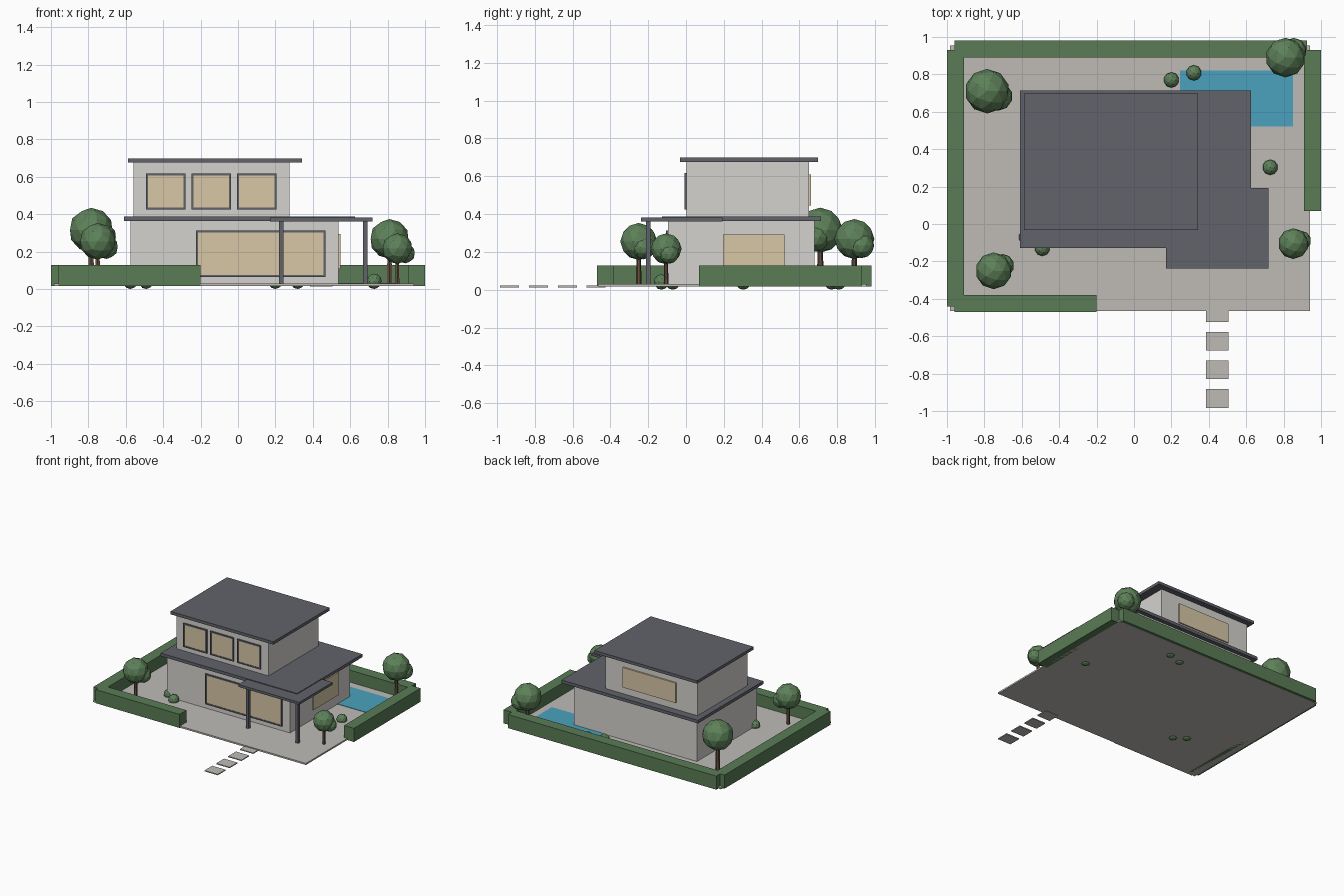
import bpy, bmesh, math
from mathutils import Matrix

if "Cube" in bpy.data.objects:
    bpy.data.objects.remove(bpy.data.objects["Cube"])


def material(name, rgb):
    m = bpy.data.materials.new(name)
    m.diffuse_color = (*rgb, 1)
    m.use_nodes = True
    m.node_tree.nodes["Principled BSDF"].inputs["Base Color"].default_value = m.diffuse_color
    return m


WALL = material("wall", (0.66, 0.65, 0.62))
ROOF = material("roof", (0.12, 0.125, 0.145))
GLASS = material("glass", (0.68, 0.57, 0.38))
PAVING = material("paving", (0.52, 0.50, 0.47))
WATER = material("water", (0.07, 0.36, 0.52))
HEDGE = material("hedge", (0.10, 0.20, 0.09))
LEAF = material("leaf", (0.11, 0.22, 0.10))
BARK = material("bark", (0.13, 0.08, 0.05))


def finish(name, bm, mat):
    me = bpy.data.meshes.new(name)
    bm.to_mesh(me)
    bm.free()
    me.materials.append(mat)
    ob = bpy.data.objects.new(name, me)
    bpy.context.collection.objects.link(ob)
    return ob


def box(name, x, y, z, mat):
    """Box from (min, max) pairs on each axis."""
    bm = bmesh.new()
    size = Matrix.Diagonal((x[1] - x[0], y[1] - y[0], z[1] - z[0], 1))
    mid = Matrix.Translation((sum(x) / 2, sum(y) / 2, sum(z) / 2))
    bmesh.ops.create_cube(bm, size=1, matrix=mid @ size)
    return finish(name, bm, mat)


def ball(name, centre, r, mat):
    bm = bmesh.new()
    bmesh.ops.create_icosphere(bm, subdivisions=2, radius=r,
                               matrix=Matrix.Translation(centre))
    return finish(name, bm, mat)


def framed_window(name, x, y, z):
    """Dark frame of four bars around a pane, on a wall facing -y at depth y."""
    t = 0.011
    yy = (y - 0.011, y + 0.004)
    for i in (0, 1):
        xa = x[0] if i == 0 else x[1] - t
        za = z[0] if i == 0 else z[1] - t
        box(name + "_frame_side", (xa, xa + t), yy, z, ROOF)
        box(name + "_frame_rail", (x[0] + t, x[1] - t), yy, (za, za + t), ROOF)
    box(name + "_pane", (x[0] + t, x[1] - t), (y - 0.007, y + 0.004),
        (z[0] + t, z[1] - t), GLASS)


# Plot, pool and stepping stones
box("plot_slab", (-0.985, 0.94), (-0.465, 0.955), (0.016, 0.029), PAVING)
box("pool", (0.245, 0.85), (0.52, 0.82), (0.020, 0.032), WATER)
for i in range(4):
    yc = -0.475 - 0.1525 * i
    box("stepping_stone", (0.385, 0.505), (yc - 0.05, yc + 0.05), (0.013, 0.021), PAVING)

# Hedges
HZ = (0.016, 0.127)
box("hedge_left", (-1.0, -0.91), (-0.44, 0.93), HZ, HEDGE)
box("hedge_back", (-0.96, 0.925), (0.89, 0.98), HZ, HEDGE)
box("hedge_right", (0.91, 1.0), (0.07, 0.93), HZ, HEDGE)
box("hedge_front", (-0.96, -0.20), (-0.47, -0.38), HZ, HEDGE)

# House volumes and flat roofs
box("ground_floor", (-0.575, 0.537), (-0.095, 0.68), (0.027, 0.366), WALL)
box("lower_roof", (-0.61, 0.625), (-0.128, 0.715), (0.363, 0.388), ROOF)
box("upper_floor", (-0.56, 0.275), (0.003, 0.65), (0.386, 0.677), WALL)
box("upper_roof", (-0.588, 0.342), (-0.033, 0.697), (0.675, 0.699), ROOF)

# Canopy on two posts
box("canopy", (0.17, 0.72), (-0.237, 0.193), (0.362, 0.382), ROOF)
for xc in (0.232, 0.68):
    box("canopy_post", (xc - 0.012, xc + 0.012), (-0.212, -0.188), (0.027, 0.364), ROOF)

# Windows
framed_window("living_window", (-0.225, 0.468), -0.095, (0.065, 0.313))
for i in range(3):
    x0 = -0.492 + 0.2435 * i
    framed_window("upper_window", (x0, x0 + 0.212), 0.003, (0.425, 0.618))
box("side_window", (0.53, 0.547), (0.195, 0.52), (0.107, 0.293), GLASS)
box("back_window", (-0.37, 0.11), (0.645, 0.662), (0.445, 0.608), GLASS)

# Trees: trunk, main crown and a smaller side crown: x, y, crown height, radius, direction
for x, y, zc, r, ang in ((-0.785, 0.71, 0.315, 0.119, -25), (0.81, 0.89, 0.268, 0.106, 40),
                         (-0.75, -0.25, 0.255, 0.098, 30), (0.852, -0.105, 0.216, 0.082, 20)):
    bm = bmesh.new()
    bmesh.ops.create_cone(bm, cap_ends=True, segments=6, radius1=r * 0.15, radius2=r * 0.11,
                          depth=zc - 0.02, matrix=Matrix.Translation((x, y, (zc + 0.02) / 2)))
    finish("tree_trunk", bm, BARK)
    ball("tree_crown", (x, y, zc), r, LEAF)
    a = math.radians(ang)
    ball("tree_side_crown", (x + 0.55 * r * math.cos(a), y + 0.55 * r * math.sin(a),
                             zc - 0.32 * r), r * 0.64, LEAF)

# Bushes
for x, y in ((-0.575, -0.07), (-0.49, -0.13), (0.20, 0.77), (0.32, 0.808), (0.728, 0.303)):
    ball("bush", (x, y, 0.041), 0.041, LEAF)
